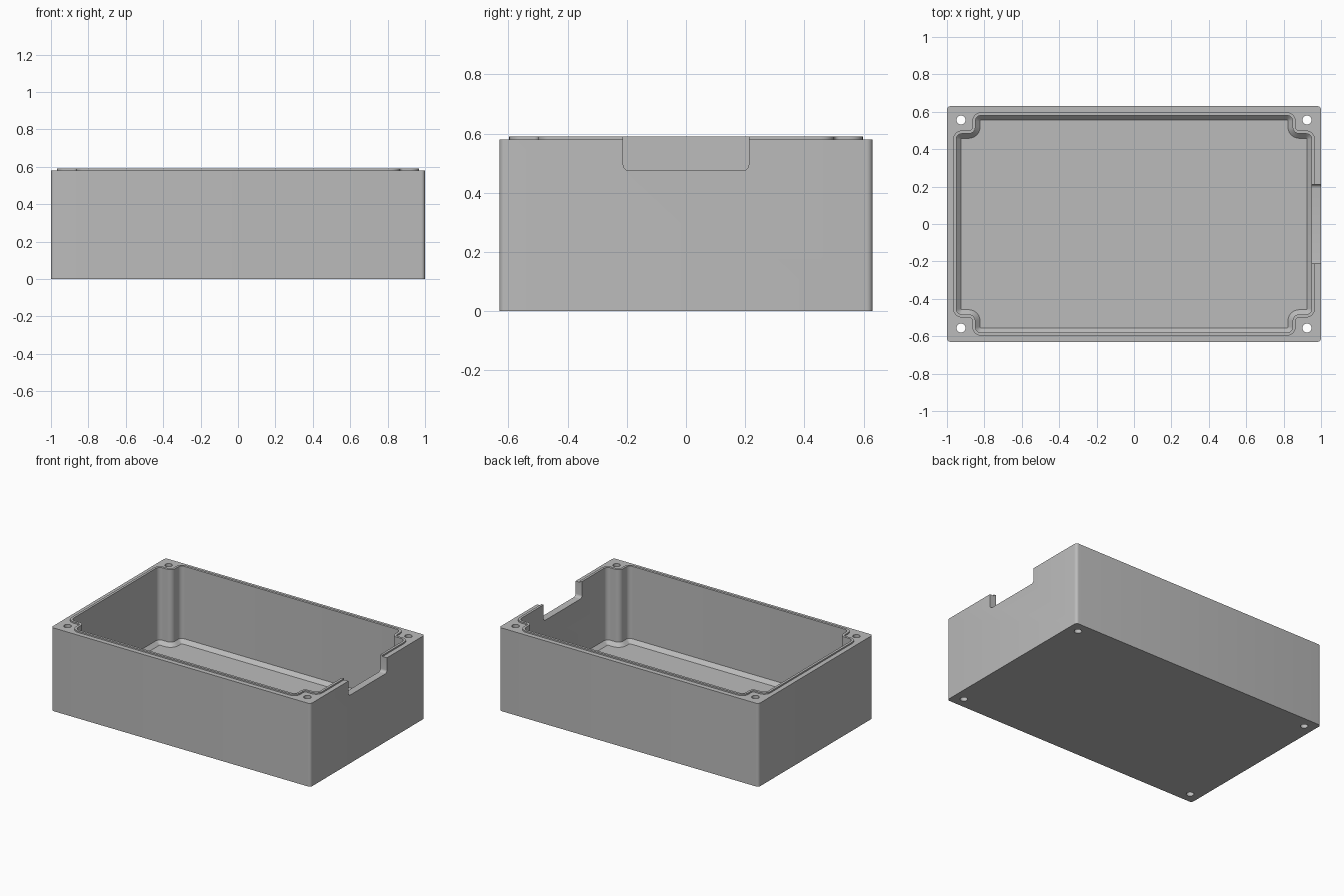
import bpy, bmesh
from math import sin, cos, pi

cube = bpy.data.objects.get("Cube")
if cube:
    bpy.data.objects.remove(cube, do_unlink=True)

HEIGHT, LIP_TOP = 0.58, 0.59
FLOOR, CHAMFER, LIP = 0.06, 0.025, 0.017

grey = bpy.data.materials.new("light_grey")
grey.use_nodes = True
grey.diffuse_color = (0.5, 0.5, 0.5, 1)
grey.node_tree.nodes["Principled BSDF"].inputs["Base Color"].default_value = (0.5, 0.5, 0.5, 1)


def fillet(corners, steps=6):
    """Round the right-angled corners (x, y, radius) of a closed outline."""
    points = []
    for i, (x, y, r) in enumerate(corners):
        dirs = []
        for qx, qy, _ in (corners[i - 1], corners[(i + 1) % len(corners)]):
            length = abs(qx - x) + abs(qy - y)
            dirs.append(((qx - x) / length, (qy - y) / length))
        a, b = dirs
        if r == 0:
            points.append((x, y))
            continue
        cx, cy = x + r * (a[0] + b[0]), y + r * (a[1] + b[1])
        for k in range(steps + 1):
            t = k / steps * pi / 2
            points.append((cx - r * (b[0] * cos(t) + a[0] * sin(t)),
                           cy - r * (b[1] * cos(t) + a[1] * sin(t))))
    return points


def rectangle(x, y, r):
    return fillet([(x, y, r), (-x, y, r), (-x, -y, r), (x, -y, r)])


def cavity_outline(grow):
    """Rectangle with stepped-in corners around the screw bosses."""
    X, Y, bx, by = [v + grow for v in (0.95, 0.58, 0.848, 0.483)]
    outer, inner = 0.03 + grow, 0.035 - grow
    quarter = [(X, by, outer), (bx, by, inner), (bx, Y, outer)]
    corners = []
    for sx, sy in ((1, 1), (-1, 1), (-1, -1), (1, -1)):
        part = [(sx * x, sy * y, r) for x, y, r in quarter]
        corners += part if sx * sy > 0 else part[::-1]
    return fillet(corners)


def loft(name, rings):
    """Closed solid through matching rings of points."""
    bm = bmesh.new()
    loops = [[bm.verts.new(p) for p in ring] for ring in rings]
    n = len(loops[0])
    for low, high in zip(loops, loops[1:]):
        for i in range(n):
            j = (i + 1) % n
            bm.faces.new((low[i], low[j], high[j], high[i]))
    bm.faces.new(loops[0][::-1])
    bm.faces.new(loops[-1])
    bmesh.ops.recalc_face_normals(bm, faces=bm.faces)
    mesh = bpy.data.meshes.new(name)
    bm.to_mesh(mesh)
    bm.free()
    mesh.materials.append(grey)
    obj = bpy.data.objects.new(name, mesh)
    bpy.context.collection.objects.link(obj)
    return obj


def level(outline, z):
    return [(x, y, z) for x, y in outline]


def combine(target, tool, operation):
    mod = target.modifiers.new(tool.name, 'BOOLEAN')
    mod.object, mod.operation, mod.solver = tool, operation, 'EXACT'
    bpy.context.view_layer.objects.active = target
    bpy.ops.object.modifier_apply(modifier=mod.name)
    bpy.data.objects.remove(tool, do_unlink=True)


# Outer box
outline = rectangle(1.0, 0.63, 0.02)
body = loft("enclosure_body", [level(outline, 0), level(outline, HEIGHT)])

# Raised sealing lip around the opening
outline = cavity_outline(LIP)
combine(body, loft("lip", [level(outline, 0.5), level(outline, LIP_TOP)]), 'UNION')

# Hollow interior with a chamfer at the floor
walls = cavity_outline(0)
combine(body, loft("cavity", [level(cavity_outline(-CHAMFER), FLOOR),
                              level(walls, FLOOR + CHAMFER),
                              level(walls, 0.8)]), 'DIFFERENCE')

# Cable notch in the end wall
profile = fillet([(-0.212, 0.475, 0.02), (0.212, 0.475, 0.02),
                  (0.212, 0.8, 0), (-0.212, 0.8, 0)])
combine(body, loft("notch", [[(x, u, v) for u, v in profile] for x in (0.9, 1.1)]),
        'DIFFERENCE')

# Screw holes through the corner bosses
circle = [(0.024 * cos(k * pi / 12), 0.024 * sin(k * pi / 12)) for k in range(24)]
for sx in (-1, 1):
    for sy in (-1, 1):
        hole = [(x + sx * 0.925, y + sy * 0.556) for x, y in circle]
        combine(body, loft("screw_hole", [level(hole, -0.1), level(hole, 0.8)]), 'DIFFERENCE')

# Smooth the rounded corners, keep edges crisp
bpy.ops.object.select_all(action='DESELECT')
body.select_set(True)
bpy.context.view_layer.objects.active = body
bpy.ops.object.shade_smooth_by_angle(angle=pi / 6)
